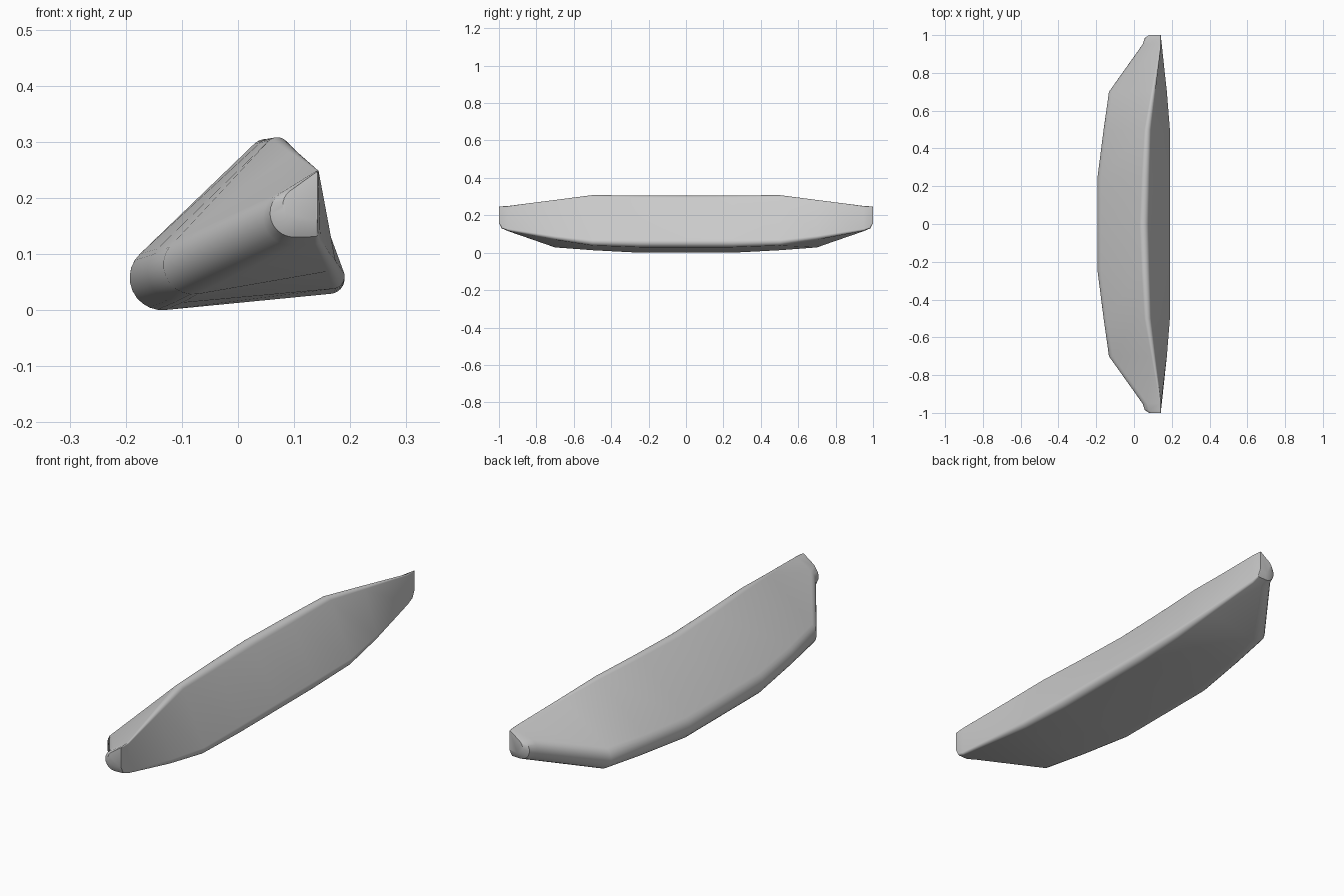
import bpy, bmesh, math
from mathutils import Vector

cube = bpy.data.objects.get("Cube")
if cube:
    bpy.data.objects.remove(cube, do_unlink=True)

ARC = 10  # segments per rounded corner

# half-length stations: y, then (x, z, radius) of outer, top and base corners
STATIONS = [
    (0.00, (-.135, .058, .058), (.050, .275, .030), (.163, .056, .027)),
    (0.25, (-.135, .058, .058), (.058, .279, .027), (.163, .056, .027)),
    (0.50, (-.105, .069, .056), (.070, .286, .022), (.168, .060, .022)),
    (0.70, (-.080, .081, .053), (.100, .268, .014), (.158, .085, .016)),
    (0.95, (.095, .165, .050), (.140, .246, .004), (.137, .127, .010)),
    (0.985, (.100, .173, .043), (.140, .245, .003), (.137, .137, .006)),
    (1.00, (.110, .188, .030), (.140, .244, .002), (.138, .164, .004)),
]


def edge_normal(a, b):
    """Angle of the outward normal of the tangent joining two corner circles."""
    d = Vector((b[0] - a[0], b[1] - a[1]))
    lean = math.asin(max(-1, min(1, (a[2] - b[2]) / d.length)))
    return math.atan2(d.y, d.x) + math.pi / 2 - lean


def section(corners):
    """Rounded triangle, clockwise, with the same point count every time."""
    points = []
    for i, c in enumerate(corners):
        start = edge_normal(corners[i - 1], c)
        sweep = (start - edge_normal(c, corners[(i + 1) % 3])) % math.tau
        for k in range(ARC + 1):
            a = start - sweep * k / ARC
            points.append((c[0] + c[2] * math.cos(a), c[1] + c[2] * math.sin(a)))
    return points


# mirrored stations give the full length
full = [(-s[0],) + s[1:] for s in reversed(STATIONS[1:])] + STATIONS
bm = bmesh.new()
rings = [[bm.verts.new((x, s[0], z)) for x, z in section(s[1:])] for s in full]
for r0, r1 in zip(rings, rings[1:]):
    n = len(r0)
    for i in range(n):
        j = (i + 1) % n
        bm.faces.new((r0[i], r0[j], r1[j], r1[i]))
bm.faces.new(rings[0])
bm.faces.new(rings[-1])
bmesh.ops.recalc_face_normals(bm, faces=bm.faces)

mesh = bpy.data.meshes.new("rounded_block")
bm.to_mesh(mesh)
bm.free()
block = bpy.data.objects.new("rounded_block", mesh)
bpy.context.collection.objects.link(block)

# plain grey
grey = bpy.data.materials.new("plain_grey")
grey.use_nodes = True
color = (.6, .6, .6, 1)
grey.diffuse_color = color
grey.node_tree.nodes["Principled BSDF"].inputs["Base Color"].default_value = color
mesh.materials.append(grey)

bpy.ops.object.select_all(action='DESELECT')
block.select_set(True)
bpy.context.view_layer.objects.active = block
bpy.ops.object.shade_smooth_by_angle(angle=math.radians(30))
